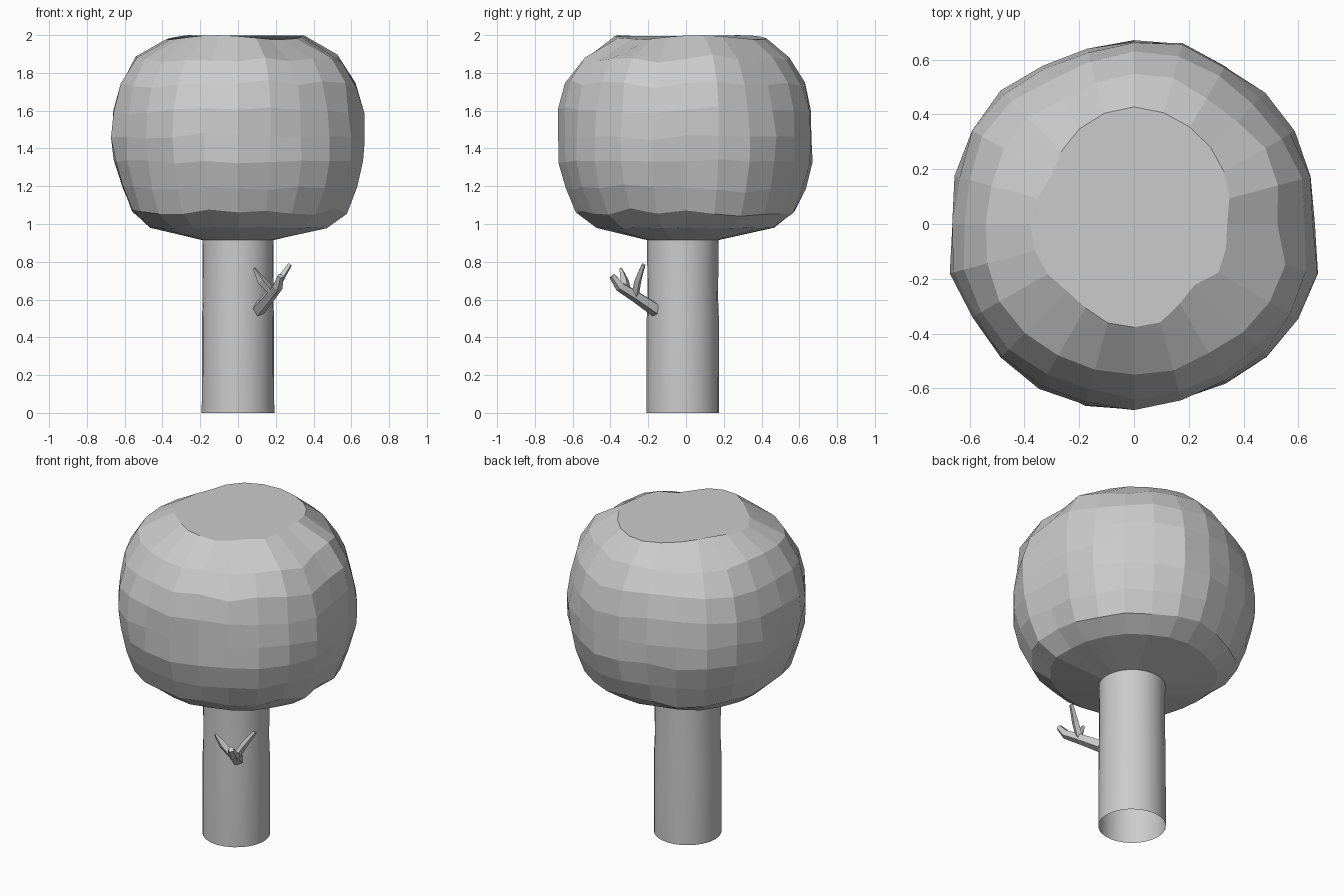
import bpy, math, random
from mathutils import Vector, noise

if "Cube" in bpy.data.objects:
    bpy.data.objects.remove(bpy.data.objects["Cube"])

SEG = 24


def mesh_object(name, verts, faces):
    me = bpy.data.meshes.new(name)
    me.from_pydata([tuple(v) for v in verts], [], faces)
    me.update()
    ob = bpy.data.objects.new(name, me)
    bpy.context.collection.objects.link(ob)
    return ob


def bridge(rings, n, cap_start=False, cap_end=False):
    faces = []
    for k in range(rings - 1):
        for i in range(n):
            j = (i + 1) % n
            faces.append((k*n + i, k*n + j, (k+1)*n + j, (k+1)*n + i))
    if cap_start:
        faces.append(tuple(reversed(range(n))))
    if cap_end:
        faces.append(tuple(range((rings-1)*n, rings*n)))
    return faces


def lookup(table, deg):
    # periodic linear interpolation of (angle, radius) pairs
    pts = table + [(table[0][0] + 360, table[0][1])]
    for (a0, r0), (a1, r1) in zip(pts, pts[1:]):
        if a0 <= deg <= a1:
            return r0 + (r1 - r0) * (deg - a0) / (a1 - a0)
    return pts[0][1]


# trunk: open tube with a slight taper
CY = -0.017
trunk_profile = [(0.192, 0), (0.191, 0.5), (0.187, 0.6), (0.189, 0.915)]
verts = []
for r, z in trunk_profile:
    for i in range(SEG):
        a = math.tau * i / SEG
        verts.append((r*math.cos(a), CY + r*math.sin(a), z))
trunk = mesh_object("trunk", verts, bridge(len(trunk_profile), SEG))
trunk.data.shade_smooth()
bpy.context.view_layer.objects.active = trunk
trunk.select_set(True)
bpy.ops.object.shade_smooth_by_angle(angle=math.radians(30))

# foliage: lumpy lathed crown, outline radius and top rim radius by angle
outline = [(0, .67), (17, .68), (30, .68), (55, .67), (80, .685), (113, .66),
           (137, .69), (147, .69), (180, .67), (200, .69), (213, .69),
           (245, .69), (270, .685), (297, .68), (330, .70), (345, .70)]
rim = [(0, .34), (30, .38), (50, .40), (75, .42), (95, .43), (120, .40),
       (150, .35), (180, .38), (205, .37), (230, .34), (260, .38),
       (290, .37), (310, .30), (330, .355)]
profile = [(.69, .98), (.85, 1.06), (.93, 1.19), (.98, 1.33), (.99, 1.46),
           (.975, 1.60), (.92, 1.74), (.80, 1.87)]
random.seed(4)
verts = [(0.189*math.cos(math.tau*i/SEG), CY + 0.189*math.sin(math.tau*i/SEG), 0.915)
         for i in range(SEG)]
for k, (f, z) in enumerate(profile):
    for i in range(SEG):
        a = math.tau * i / SEG
        w = 0.3 if k == 0 else 1
        d = Vector((math.cos(a), math.sin(a), z))
        r = f * lookup(outline, 360*i/SEG)
        r += w * (0.022*noise.noise(d*2.7) + random.uniform(-.008, .008))
        dz = w * (0.03*noise.noise(d*2.2 + Vector((5, 3, 1))) + random.uniform(-.008, .008))
        verts.append((r*d.x, r*d.y, z + dz))
for i in range(SEG):
    a = math.tau * i / SEG
    r = lookup(rim, 360*i/SEG)
    verts.append((r*math.cos(a), r*math.sin(a), 1.988 + 0.012*math.sin(3*a + 1)))
mesh_object("foliage", verts, bridge(len(profile) + 2, SEG, cap_end=True))


def branch(name, pts, radii, sides=5):
    # tapered tube along a short path
    pts = [Vector(p) for p in pts]
    verts = []
    for k, (p, r) in enumerate(zip(pts, radii)):
        t = (pts[min(k+1, len(pts)-1)] - pts[max(k-1, 0)]).normalized()
        u = t.cross(Vector((0, 0, 1))).normalized()
        v = u.cross(t)
        for i in range(sides):
            a = math.tau * i / sides
            verts.append(p + r*(u*math.cos(a) + v*math.sin(a)))
    return mesh_object(name, verts, bridge(len(pts), sides, True, True))


# small forked branch on the front right of the trunk
branch("branch_stem", [(.10, -.15, .54), (.17, -.27, .62), (.21, -.35, .67), (.225, -.39, .725)],
       [.038, .032, .028, .018])
branch("twig_right", [(.175, -.27, .62), (.22, -.255, .70), (.275, -.225, .785)],
       [.022, .020, .012], 4)
branch("twig_left", [(.18, -.31, .64), (.125, -.325, .70), (.085, -.345, .765)],
       [.020, .024, .008], 4)
